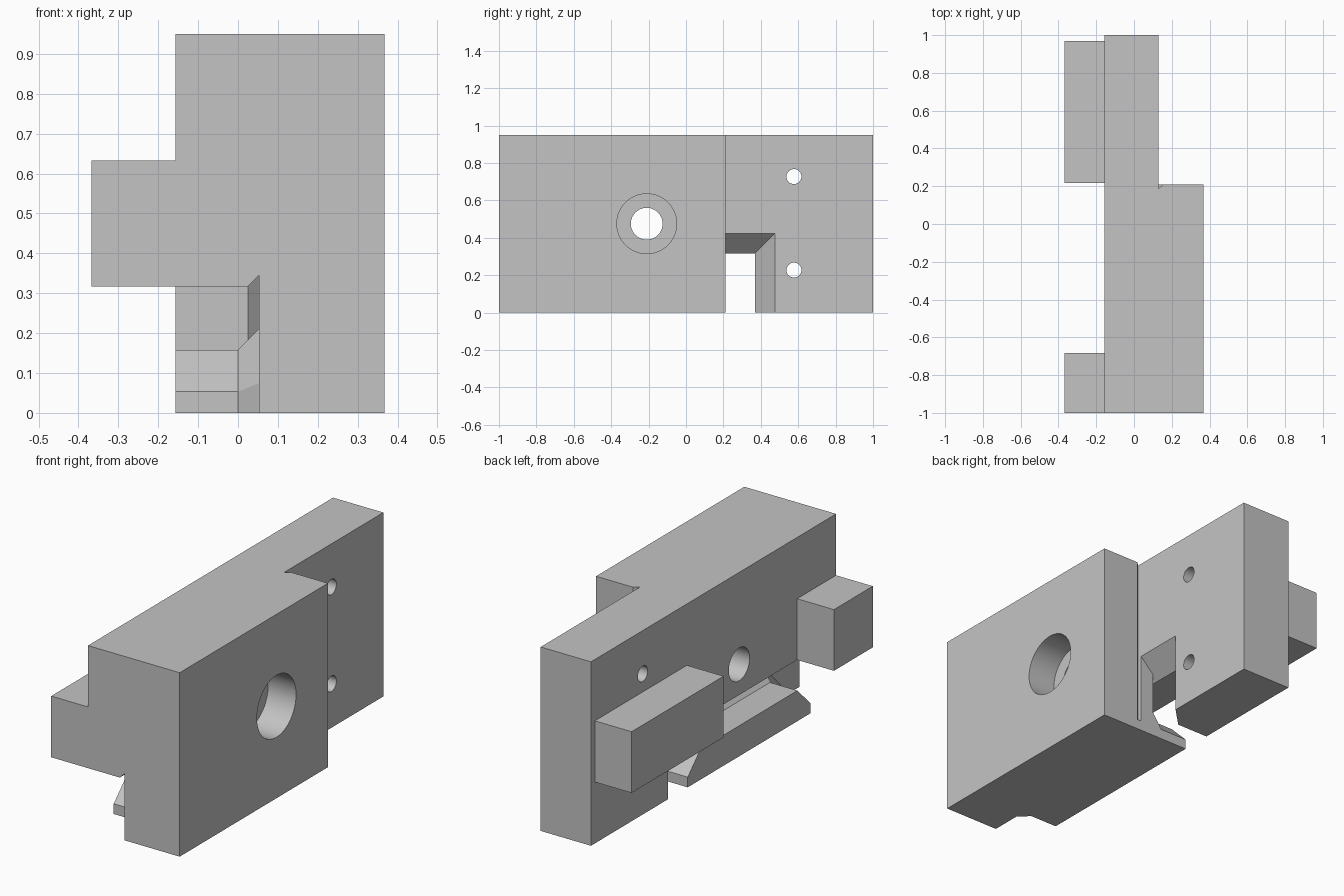
import bpy, bmesh
from math import radians

if "Cube" in bpy.data.objects:
    bpy.data.objects.remove(bpy.data.objects["Cube"], do_unlink=True)

grey = bpy.data.materials.new("plain_grey")
grey.use_nodes = True
grey.diffuse_color = (0.55, 0.55, 0.55, 1)
grey.node_tree.nodes["Principled BSDF"].inputs["Base Color"].default_value = (0.55, 0.55, 0.55, 1)


def loft(name, sections):
    """Closed solid through rings of 3D points with equal counts."""
    bm = bmesh.new()
    rings = [[bm.verts.new(p) for p in ring] for ring in sections]
    for a, b in zip(rings, rings[1:]):
        for i in range(len(a)):
            j = (i + 1) % len(a)
            bm.faces.new((a[i], a[j], b[j], b[i]))
    bm.faces.new(rings[0])
    bm.faces.new(rings[-1])
    bmesh.ops.recalc_face_normals(bm, faces=bm.faces)
    mesh = bpy.data.meshes.new(name)
    bm.to_mesh(mesh)
    bm.free()
    mesh.materials.append(grey)
    ob = bpy.data.objects.new(name, mesh)
    bpy.context.collection.objects.link(ob)
    return ob


def rect(x, y0, y1, z0, z1):
    return [(x, y0, z0), (x, y1, z0), (x, y1, z1), (x, y0, z1)]


def box(name, x0, x1, y0, y1, z0, z1):
    return loft(name, [rect(x, y0, y1, z0, z1) for x in (x0, x1)])


def drill(name, x0, x1, y, z, r, sides=48):
    bpy.ops.mesh.primitive_cylinder_add(vertices=sides, radius=r, depth=x1 - x0,
                                        location=((x0 + x1) / 2, y, z),
                                        rotation=(0, radians(90), 0))
    ob = bpy.context.object
    ob.name = name
    ob.data.materials.append(grey)
    return ob


def combine(target, other, operation):
    """Apply a boolean and discard the helper."""
    mod = target.modifiers.new(operation, "BOOLEAN")
    mod.operation, mod.object, mod.solver = operation, other, "EXACT"
    bpy.context.view_layer.objects.active = target
    bpy.ops.object.modifier_apply(modifier=mod.name)
    bpy.data.objects.remove(other, do_unlink=True)


BACK, STEP, FACE, PLATE = -0.157, 0.21, 0.367, 0.13
TOP, FLOOR, FLARE = 0.95, 0.053, 0.025


def recess(depth):
    """Slot open below whose mouth flares at 45 degrees towards +x."""
    grow = depth - FLARE
    return loft("recess_cutter", [rect(-0.5, -1.2, 0.37, -0.2, 0.317),
                                  rect(FLARE, -1.2, 0.37, -0.2, 0.317),
                                  rect(depth, -1.2, 0.37 + grow, -0.2, 0.317 + grow)])


# Thick block with a recess along its lower rear side
body = box("clamp_body", BACK, FACE, -1, STEP, 0, TOP)
combine(body, recess(FLOOR), "DIFFERENCE")

# Small relief groove in the inner corner of the step
groove = [(PLATE, 0.187), (PLATE, 0.23), (0.177, 0.23)]
combine(body, loft("groove_cutter", [[(x, y, z) for x, y in groove] for z in (FLOOR, 1.1)]),
        "DIFFERENCE")

# Thin plate with a flared corner notch
plate = box("thin_plate", BACK, PLATE, STEP, 1, 0, TOP)
combine(plate, recess(0.2), "DIFFERENCE")
combine(body, plate, "UNION")

# Foot ledge with sloped ends and a flared root
foot = [(-0.79, 0), (-0.79, 0.053), (-0.685, 0.158), (0.105, 0.158), (STEP, 0.053), (STEP, 0)]
root = [(-0.843, 0), (-0.843, 0.075), (-0.707, 0.211), (0.127, 0.211), (STEP, 0.128), (STEP, 0)]
ledge = loft("foot_ledge", [[(x, y, z) for y, z in ring]
                            for x, ring in ((BACK, foot), (0, foot), (FLOOR, root), (0.08, root))])
combine(body, ledge, "UNION")

# Two rear lugs
for y0, y1 in ((-1, -0.683), (0.217, 0.968)):
    combine(body, box("rear_lug", -FACE, -0.1, y0, y1, 0.317, 0.633), "UNION")

# Counterbored main hole and two screw holes
combine(body, drill("counterbore", FACE - 0.16, 0.5, -0.21, 0.475, 0.16), "DIFFERENCE")
combine(body, drill("main_hole", -0.3, 0.4, -0.21, 0.475, 0.085), "DIFFERENCE")
for z in (0.227, 0.727):
    combine(body, drill("screw_hole", -0.3, 0.3, 0.577, z, 0.04, 32), "DIFFERENCE")

# Smooth bores with crisp edges
bpy.ops.object.select_all(action="DESELECT")
body.select_set(True)
bpy.context.view_layer.objects.active = body
bpy.ops.object.shade_smooth_by_angle(angle=radians(20))
